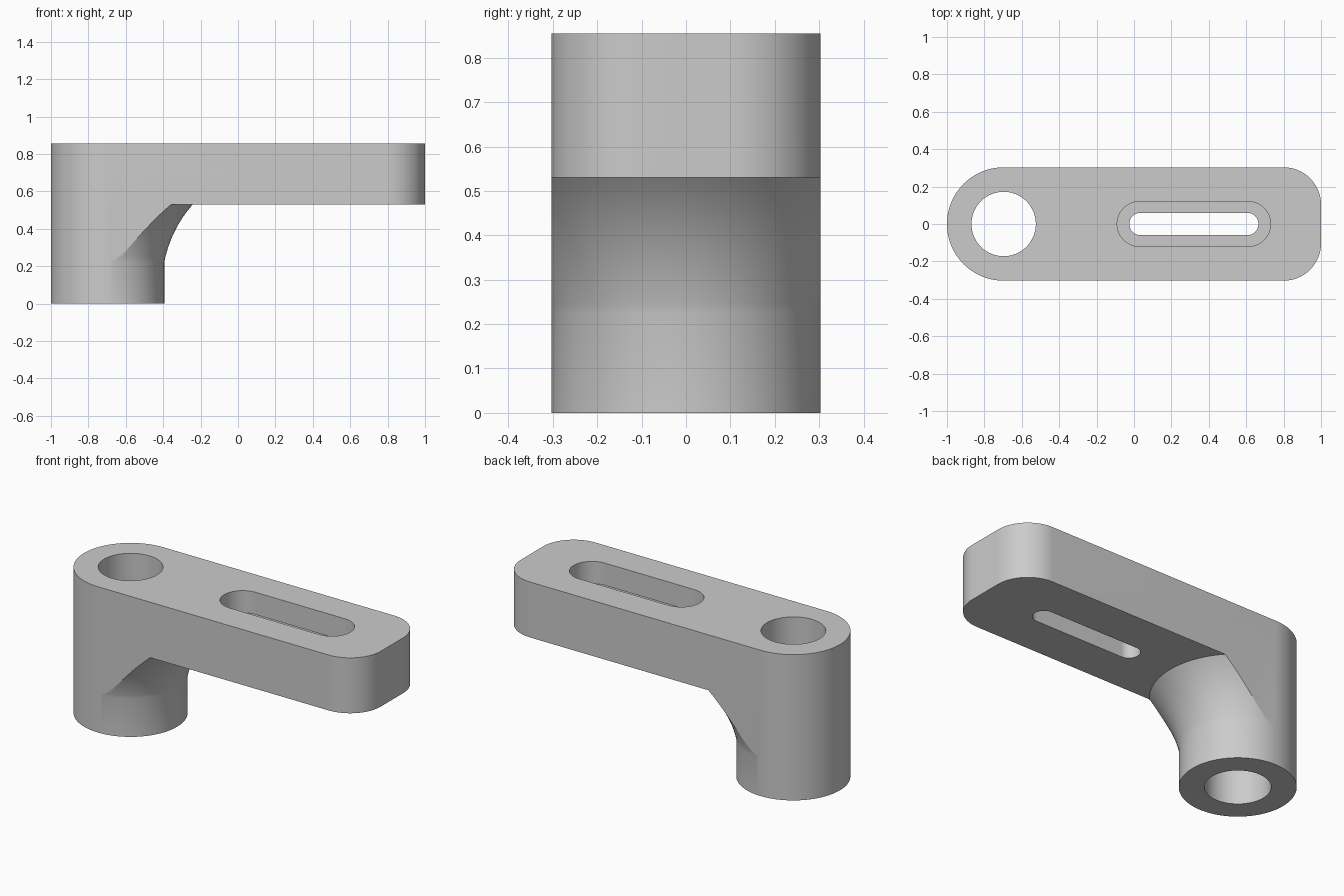
import bpy, bmesh, math
from mathutils import Matrix

if "Cube" in bpy.data.objects:
    bpy.data.objects.remove(bpy.data.objects["Cube"])

HALF_W, TOP, PLATE_Z, COLLAR_Z = 0.303, 0.855, 0.53, 0.225
BOSS_X = -1 + HALF_W
SEGS = 128

grey = bpy.data.materials.new("light_grey")
grey.use_nodes = True
grey.diffuse_color = (0.6, 0.6, 0.6, 1)
grey.node_tree.nodes["Principled BSDF"].inputs["Base Color"].default_value = (0.6, 0.6, 0.6, 1)


def make_object(name, bm):
    bmesh.ops.recalc_face_normals(bm, faces=bm.faces)
    mesh = bpy.data.meshes.new(name)
    bm.to_mesh(mesh)
    bm.free()
    obj = bpy.data.objects.new(name, mesh)
    bpy.context.collection.objects.link(obj)
    mesh.materials.append(grey)
    return obj


def arc(cx, cy, r, start, end):
    steps = max(2, round(SEGS * (end - start) / 360))
    angles = [math.radians(start + (end - start) * i / steps) for i in range(steps + 1)]
    return [(cx + r * math.cos(a), cy + r * math.sin(a)) for a in angles]


def prism(name, outline, z0, z1):
    bm = bmesh.new()
    face = bm.faces.new([bm.verts.new((x, y, z0)) for x, y in outline])
    top = bmesh.ops.extrude_face_region(bm, geom=[face])["geom"]
    verts = [v for v in top if isinstance(v, bmesh.types.BMVert)]
    bmesh.ops.translate(bm, verts=verts, vec=(0, 0, z1 - z0))
    return make_object(name, bm)


def slot(name, x0, x1, r, z0, z1):
    outline = arc(x1 - r, 0, r, -90, 90) + arc(x0 + r, 0, r, 90, 270)
    return prism(name, outline, z0, z1)


def lathe(name, profile, x):
    # Rings of vertices joined into a closed solid
    bm = bmesh.new()
    rings = []
    for r, z in profile:
        rings.append([bm.verts.new((x + px, py, z)) for px, py in arc(0, 0, r, 0, 360)[:-1]])
    for low, high in zip(rings, rings[1:]):
        for i in range(SEGS):
            j = (i + 1) % SEGS
            bm.faces.new((low[i], low[j], high[j], high[i]))
    bm.faces.new(rings[0])
    bm.faces.new(rings[-1])
    return make_object(name, bm)


def combine(obj, other, operation):
    mod = obj.modifiers.new(operation.lower(), "BOOLEAN")
    mod.operation, mod.object, mod.solver = operation, other, "EXACT"
    other.hide_render = True
    bpy.context.view_layer.objects.active = obj
    bpy.ops.object.modifier_apply(modifier=mod.name)
    bpy.data.objects.remove(other)


# Arm: rounded plate outline at full height
corner = 0.2
outline = (arc(BOSS_X, 0, HALF_W, 90, 270)
           + arc(1 - corner, -HALF_W + corner, corner, -90, 0)
           + arc(1 - corner, HALF_W - corner, corner, 0, 90))
arm = prism("bracket_arm", outline, 0, TOP)

# Turned envelope: collar, flared neck and open space for the plate
collar_r, flare_r = HALF_W + 0.0005, 0.455
profile = [(collar_r, -0.1)]
for i in range(17):
    t = i / 16
    bow = 0.08 * t * (1 - t)
    profile.append((collar_r + (flare_r - collar_r) * t - bow,
                    COLLAR_Z + (PLATE_Z - COLLAR_Z) * t + bow * 0.5))
profile += [(3, PLATE_Z), (3, 1)]
combine(arm, lathe("neck_envelope", profile, BOSS_X), "INTERSECT")

# Boss bore and stepped slot
combine(arm, prism("bore_cutter", arc(BOSS_X, 0, 0.172, 0, 360)[:-1], -0.1, 1), "DIFFERENCE")
combine(arm, slot("slot_cutter", -0.025, 0.665, 0.06, 0.3, 1), "DIFFERENCE")
combine(arm, slot("recess_cutter", -0.09, 0.73, 0.12, TOP - 0.13, 1), "DIFFERENCE")

# Smooth rounded walls, crisp edges
bpy.ops.object.select_all(action="DESELECT")
arm.select_set(True)
bpy.context.view_layer.objects.active = arm
bpy.ops.object.shade_smooth_by_angle(angle=math.radians(25))
